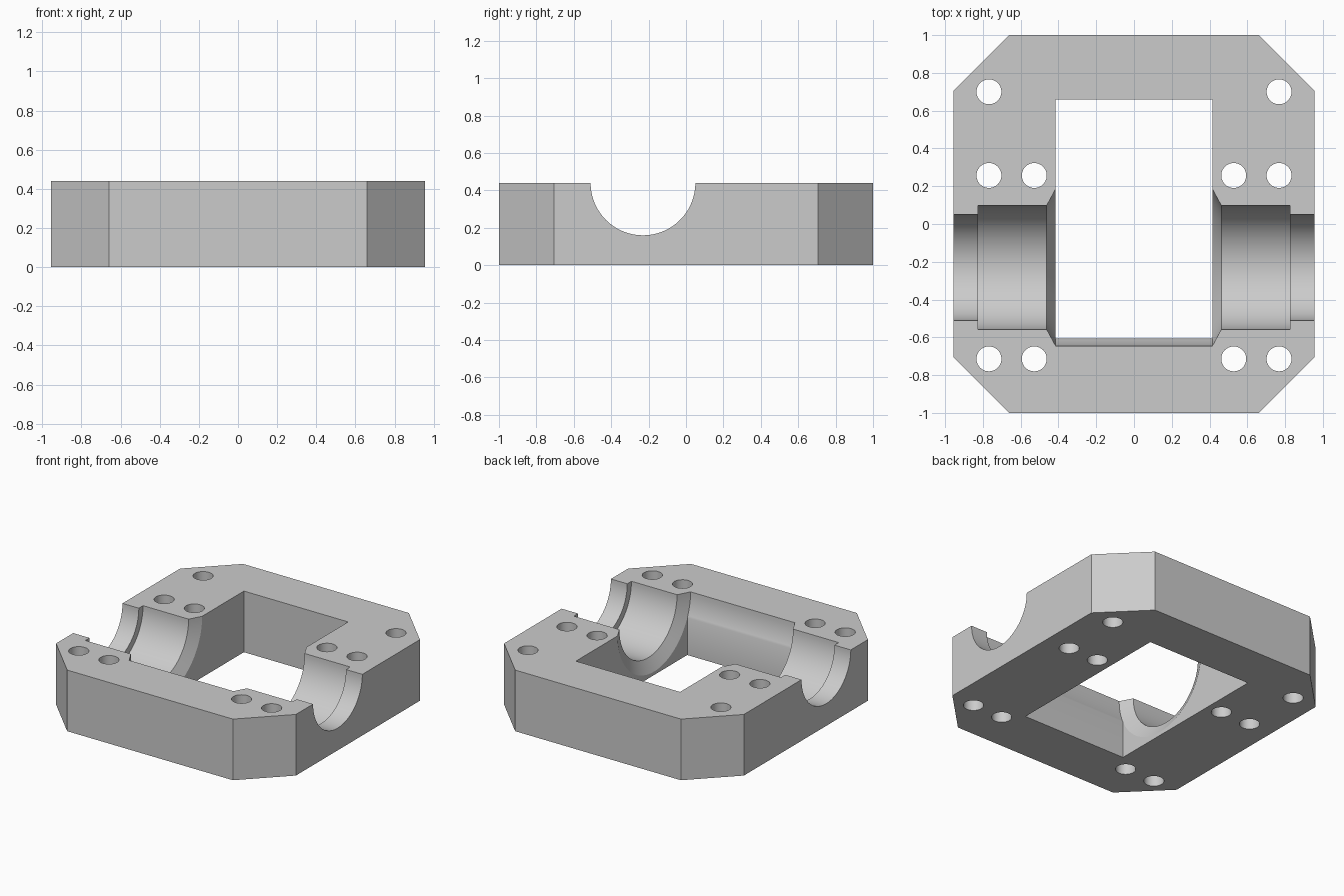
import bpy, bmesh, math
from mathutils import Matrix, Vector

cube = bpy.data.objects.get("Cube")
if cube:
    bpy.data.objects.remove(cube, do_unlink=True)

HEIGHT = 0.44
BORE_Y = -0.23

grey = bpy.data.materials.new("light_grey_metal")
grey.use_nodes = True
grey.diffuse_color = (0.6, 0.6, 0.6, 1)
grey.node_tree.nodes["Principled BSDF"].inputs["Base Color"].default_value = (0.6, 0.6, 0.6, 1)


def make_object(name, bm):
    bmesh.ops.recalc_face_normals(bm, faces=bm.faces[:])
    mesh = bpy.data.meshes.new(name)
    bm.to_mesh(mesh)
    bm.free()
    mesh.materials.append(grey)
    obj = bpy.data.objects.new(name, mesh)
    bpy.context.collection.objects.link(obj)
    return obj


def prism(name, outline, low, high):
    bm = bmesh.new()
    base = bm.faces.new([bm.verts.new((x, y, low)) for x, y in outline])
    top = bmesh.ops.extrude_face_region(bm, geom=[base])["geom"]
    bmesh.ops.translate(bm, vec=(0, 0, high - low),
                        verts=[v for v in top if isinstance(v, bmesh.types.BMVert)])
    return make_object(name, bm)


# Plate with chamfered corners
corner = [(0.955, 0.705), (0.66, 1.0)]
outline = (corner + [(-x, y) for x, y in reversed(corner)]
           + [(-x, -y) for x, y in corner] + [(x, -y) for x, y in reversed(corner)])
housing = prism("bearing_housing", outline, 0, HEIGHT)

# Rectangular window through the plate
window = prism("window_cutter", [(-0.415, -0.607), (0.415, -0.607), (0.415, 0.66), (-0.415, 0.66)],
               -0.2, HEIGHT + 0.2)

# Stepped bore revolved about the x direction
half = [(0.415, 0.415), (0.462, 0.328), (0.825, 0.328), (0.825, 0.28), (1.1, 0.28)]
profile = [(-x, r) for x, r in reversed(half)] + half
SEGMENTS = 96
bm = bmesh.new()
rings = []
for x, r in profile:
    angles = [2 * math.pi * i / SEGMENTS for i in range(SEGMENTS)]
    rings.append([bm.verts.new((x, BORE_Y + r * math.cos(a), HEIGHT + r * math.sin(a))) for a in angles])
for a, b in zip(rings, rings[1:]):
    for i in range(SEGMENTS):
        j = (i + 1) % SEGMENTS
        bm.faces.new((a[i], a[j], b[j], b[i]))
bm.faces.new(rings[0])
bm.faces.new(rings[-1])
bore = make_object("bore_cutter", bm)

# Bolt holes, mirrored left and right
bm = bmesh.new()
for x, y in [(0.768, 0.7), (0.768, 0.257), (0.528, 0.257), (0.768, -0.714), (0.528, -0.714)]:
    for side in (-1, 1):
        bmesh.ops.create_cone(bm, cap_ends=True, segments=40, radius1=0.066, radius2=0.066,
                              depth=1, matrix=Matrix.Translation(Vector((side * x, y, HEIGHT / 2))))
holes = make_object("bolt_hole_cutter", bm)

# Cut everything out and shade
bpy.ops.object.select_all(action='DESELECT')
bpy.context.view_layer.objects.active = housing
housing.select_set(True)
for cutter in (window, bore, holes):
    mod = housing.modifiers.new(cutter.name, 'BOOLEAN')
    mod.operation = 'DIFFERENCE'
    mod.solver = 'EXACT'
    mod.object = cutter
    bpy.ops.object.modifier_apply(modifier=mod.name)
    bpy.data.objects.remove(cutter, do_unlink=True)
bpy.ops.object.shade_smooth_by_angle(angle=math.radians(25))
